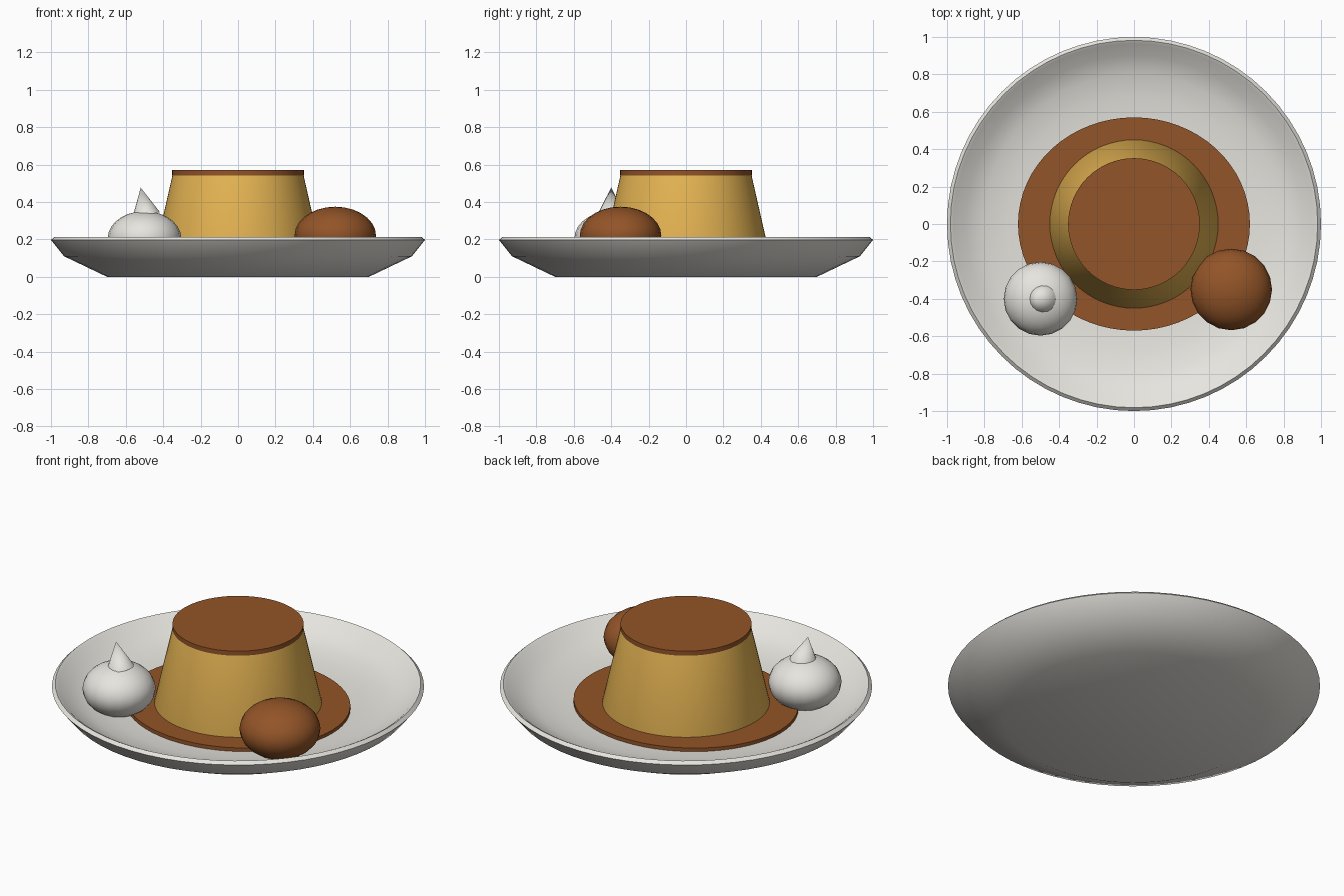
import bpy, bmesh, math
from mathutils import Vector

cube = bpy.data.objects.get("Cube")
if cube:
    bpy.data.objects.remove(cube, do_unlink=True)


def material(name, rgb):
    mat = bpy.data.materials.new(name)
    mat.use_nodes = True
    colour = (*rgb, 1)
    mat.diffuse_color = colour
    mat.node_tree.nodes["Principled BSDF"].inputs["Base Color"].default_value = colour
    return mat


cream_white = material("cream white", (0.85, 0.83, 0.78))
caramel_brown = material("caramel brown", (0.29, 0.089, 0.021))
custard_yellow = material("custard yellow", (0.81, 0.47, 0.089))


def finish(obj, name, mat, angle=30):
    obj.name = name
    obj.data.materials.append(mat)
    bpy.ops.object.select_all(action="DESELECT")
    obj.select_set(True)
    bpy.context.view_layer.objects.active = obj
    bpy.ops.object.shade_smooth_by_angle(angle=math.radians(angle))
    return obj


def lathe(name, profile, mat, steps=64, angle=30):
    """Spin a radius/height profile around the z axis."""
    mesh = bpy.data.meshes.new(name)
    bm = bmesh.new()
    verts = [bm.verts.new((r, 0, z)) for r, z in profile]
    edges = [bm.edges.new(pair) for pair in zip(verts, verts[1:])]
    bmesh.ops.spin(bm, geom=verts + edges, cent=(0, 0, 0), axis=(0, 0, 1),
                   angle=math.tau, steps=steps, use_duplicate=False)
    bmesh.ops.remove_doubles(bm, verts=bm.verts, dist=0.0005)
    bmesh.ops.recalc_face_normals(bm, faces=bm.faces)
    bm.to_mesh(mesh)
    bm.free()
    obj = bpy.data.objects.new(name, mesh)
    bpy.context.collection.objects.link(obj)
    return finish(obj, name, mat, angle)


def blob(name, centre, radius, height, mat):
    """Squashed ball."""
    bpy.ops.mesh.primitive_uv_sphere_add(segments=20, ring_count=14, location=centre)
    obj = bpy.context.object
    obj.scale = (radius, radius, height)
    return finish(obj, name, mat, 40)


# Shallow dish with a thin rim
lathe("plate", [(0, 0), (0.70, 0), (0.93, 0.11), (1.0, 0.197), (0.982, 0.214),
                (0.965, 0.205), (0.90, 0.148), (0.80, 0.113), (0.68, 0.088),
                (0.5, 0.08), (0, 0.08)], cream_white)

# Oval pool of sauce
pool = lathe("sauce_pool", [(0, 0.075), (1, 0.075), (1, 0.105), (0, 0.105)], caramel_brown)
pool.scale = (0.62, 0.57, 1)

# Custard body and its caramel cap
lathe("custard", [(0, 0.09), (0.448, 0.09), (0.45, 0.105), (0.35, 0.545), (0, 0.545)],
      custard_yellow)
lathe("caramel_cap", [(0, 0.543), (0.352, 0.543), (0.352, 0.57), (0, 0.57)], caramel_brown)

# Scoop and whipped cream beside the custard
blob("brown_scoop", (0.52, -0.35, 0.22), 0.218, 0.155, caramel_brown)
blob("cream_dollop", (-0.5, -0.4, 0.205), 0.197, 0.146, cream_white)

# Leaning cream peak
tip = Vector((-0.52, -0.4, 0.477))
base = Vector((-0.491, -0.4, 0.331))
axis = tip - base
bpy.ops.mesh.primitive_cone_add(vertices=16, radius1=0.075, depth=axis.length,
                                location=(tip + base) / 2,
                                rotation=(0, math.atan2(axis.x, axis.z), 0))
finish(bpy.context.object, "cream_peak", cream_white)
